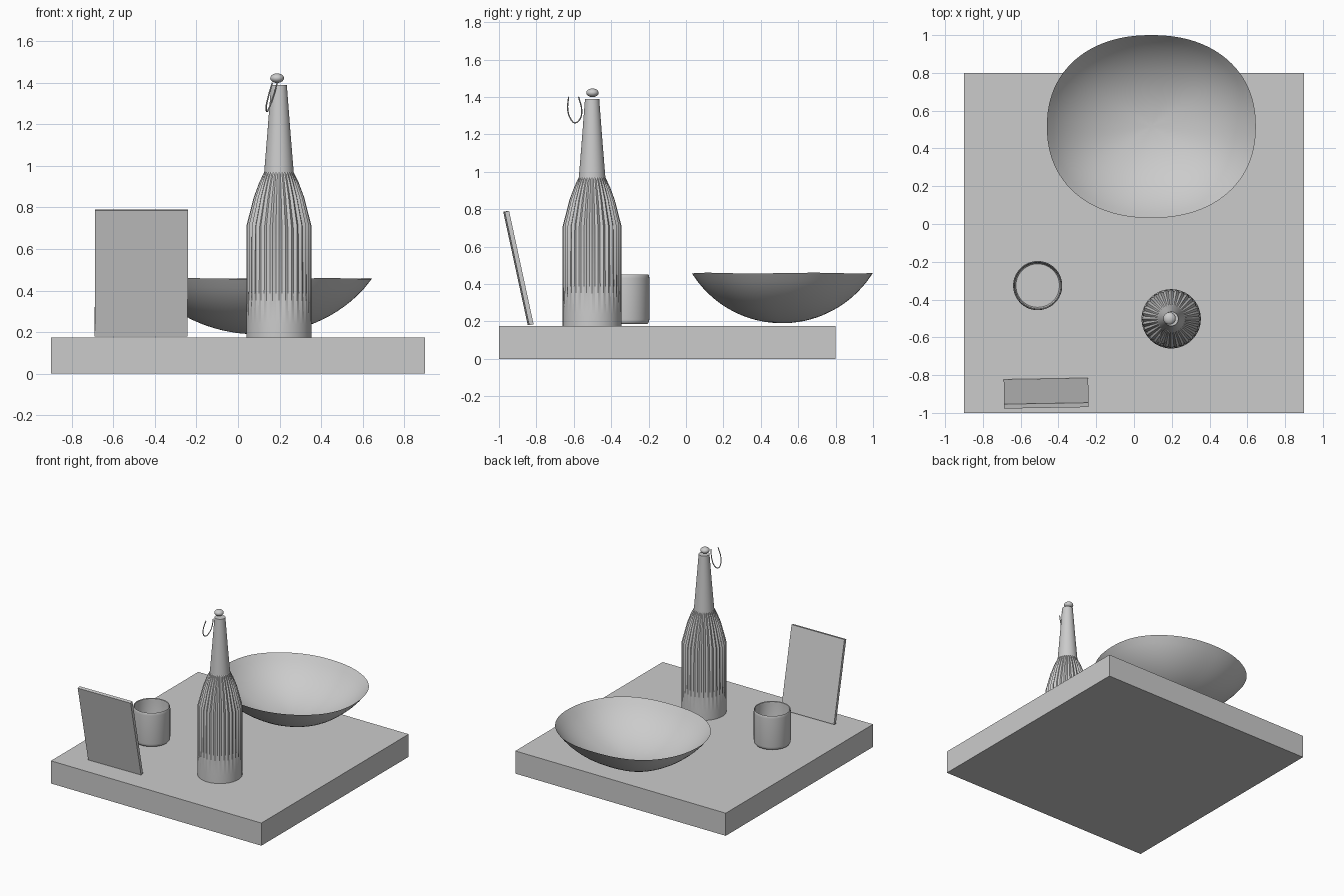
import bpy, bmesh, math
from mathutils import Vector

if "Cube" in bpy.data.objects:
    bpy.data.objects.remove(bpy.data.objects["Cube"])


def finish(name, bm, loc=(0, 0, 0), smooth=None, recalc=True):
    if recalc:
        bmesh.ops.recalc_face_normals(bm, faces=bm.faces)
    me = bpy.data.meshes.new(name)
    bm.to_mesh(me)
    bm.free()
    ob = bpy.data.objects.new(name, me)
    bpy.context.collection.objects.link(ob)
    ob.location = loc
    if smooth:
        bpy.ops.object.select_all(action='DESELECT')
        ob.select_set(True)
        bpy.context.view_layer.objects.active = ob
        bpy.ops.object.shade_smooth_by_angle(angle=math.radians(smooth))
    return ob


def box(name, size, loc, rot=(0, 0, 0)):
    bm = bmesh.new()
    bmesh.ops.create_cube(bm, size=1)
    for v in bm.verts:
        v.co = Vector([a * b for a, b in zip(v.co, size)])
    ob = finish(name, bm, loc)
    ob.rotation_euler = rot
    return ob


def lathe(name, levels, sides, point, loc, smooth, caps=(True, False)):
    """Skin rings; point(level, index, angle) returns each ring vertex."""
    bm = bmesh.new()
    rings = [[bm.verts.new(point(l, i, 2 * math.pi * i / sides)) for i in range(sides)]
             for l in levels]
    for a, b in zip(rings, rings[1:]):
        for i in range(sides):
            j = (i + 1) % sides
            bm.faces.new((a[i], a[j], b[j], b[i]))
    for use, ring in zip(caps, (rings[0], rings[-1])):
        if use:
            bm.faces.new(ring)
    return finish(name, bm, loc, smooth)


# square board
box("board", (1.8, 1.8, 0.175), (0, -0.1, 0.0875))

# leaning panel
box("leaning_panel", (0.447, 0.024, 0.62), (-0.465, -0.896, 0.485),
    (math.radians(12.2), 0, math.radians(1)))


# wide shallow bowl with a softly squared outline
def bowl_point(t, i, a):
    n = 2 / 2.2
    c, s = math.cos(a), math.sin(a)
    x = math.copysign(abs(c) ** n, c) * 0.553
    y = math.copysign(abs(s) ** n, s) * 0.484
    z = 1.18 - math.sqrt(1.18 ** 2 - t * t)
    z *= 0.268 / (1.18 - math.sqrt(1.18 ** 2 - 1))
    return (x * t, y * t, z + 0.002 * t * math.sin(5 * a))


lathe("bowl", [0.03] + [k / 16 for k in range(1, 17)], 96, bowl_point,
      (0.092, 0.516, 0.19), 40)


# cup: thin open shell with rounded foot and lip
def round_point(l, i, a):
    return (l[0] * math.cos(a), l[0] * math.sin(a), l[1])


cup_profile = [(0.113, 0.185), (0.122, 0.188), (0.128, 0.197), (0.13, 0.21),
               (0.13, 0.43), (0.129, 0.443), (0.126, 0.45), (0.122, 0.446),
               (0.121, 0.43), (0.121, 0.21), (0.115, 0.196)]
lathe("cup", cup_profile, 64, round_point, (-0.51, -0.326, 0), 40, (True, True))


# bottle: (radius, height, groove depth)
def flute_point(l, i, a):
    r = l[0] - (l[2] if i % 2 else 0)
    return (r * math.cos(a), r * math.sin(a), l[1])


bottle_profile = [(0.157, 0.175, 0), (0.157, 0.24, 0), (0.157, 0.40, 0.007),
                  (0.157, 0.71, 0.011), (0.121, 0.85, 0.009), (0.095, 0.92, 0.006),
                  (0.071, 0.97, 0), (0.054, 1.18, 0), (0.038, 1.39, 0)]
lathe("bottle", bottle_profile, 64, flute_point, (0.197, -0.502, 0), 20, (True, True))

# stopper knob
bm = bmesh.new()
bmesh.ops.create_uvsphere(bm, u_segments=32, v_segments=16, radius=1)
bmesh.ops.scale(bm, vec=(0.033, 0.033, 0.023), verts=bm.verts)
finish("stopper", bm, (0.188, -0.5, 1.422), 60)

# hanging cord loop beside the neck
cu = bpy.data.curves.new("cord_loop", 'CURVE')
cu.dimensions = '3D'
cu.bevel_depth = 0.0035
cu.bevel_resolution = 2
pts = [(0.165, -0.628, 1.40), (0.145, -0.632, 1.33), (0.136, -0.618, 1.285),
       (0.139, -0.595, 1.262), (0.150, -0.568, 1.28), (0.168, -0.558, 1.33),
       (0.189, -0.574, 1.40)]
sp = cu.splines.new('BEZIER')
sp.bezier_points.add(len(pts) - 1)
for bp, p in zip(sp.bezier_points, pts):
    bp.co = p
    bp.handle_left_type = bp.handle_right_type = 'AUTO'
bpy.context.collection.objects.link(bpy.data.objects.new("cord_loop", cu))
